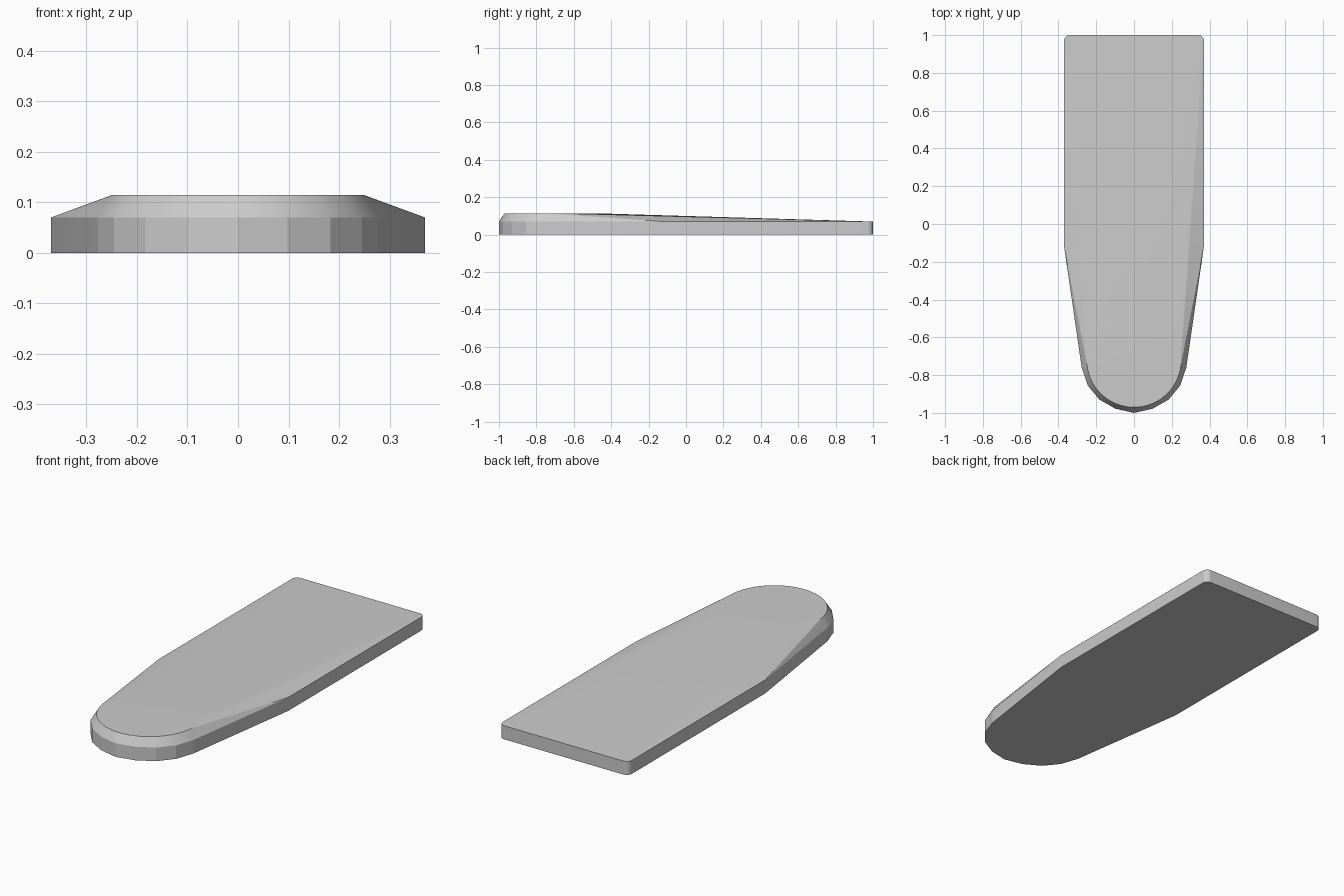
import bpy, bmesh
from math import sin, cos, pi, radians

cube = bpy.data.objects.get("Cube")
if cube:
    bpy.data.objects.remove(cube, do_unlink=True)

EDGE_Z, TOP_Z = 0.07, 0.114
HALF_W, CORNER = 0.37, 0.03

# Left half of the plan outline: faceted nose, tapering flank, rounded back corner
half = [(0.098, -0.978), (0.183, -0.93), (0.245, -0.855), (0.277, -0.76), (HALF_W, -0.12)]
for i in range(11):
    a = i / 10 * pi / 2
    half.append((HALF_W - CORNER + CORNER * cos(a), 1 - CORNER + CORNER * sin(a)))
outline = [(0, -1)] + half + [(-x, y) for x, y in reversed(half)]

# Round raised pad near the nose
pad = [(0.25 * cos(i * pi / 32), -0.72 + 0.25 * sin(i * pi / 32)) for i in range(64)]

# The body is the skin stretched from the upright rim over the raised pad
bm = bmesh.new()
for points, z in ((outline, 0), (outline, EDGE_Z), (pad, TOP_Z)):
    for x, y in points:
        bm.verts.new((x, y, z))
bmesh.ops.convex_hull(bm, input=bm.verts[:])
bmesh.ops.dissolve_limit(bm, angle_limit=radians(0.1), verts=bm.verts[:], edges=bm.edges[:])
bmesh.ops.recalc_face_normals(bm, faces=bm.faces[:])
mesh = bpy.data.meshes.new("wedge_plate")
bm.to_mesh(mesh)
bm.free()

plate = bpy.data.objects.new("wedge_plate", mesh)
bpy.context.collection.objects.link(plate)

# Plain grey finish
grey = bpy.data.materials.new("light_grey")
grey.use_nodes = True
colour = (0.6, 0.6, 0.6, 1)
grey.diffuse_color = colour
grey.node_tree.nodes["Principled BSDF"].inputs["Base Color"].default_value = colour
mesh.materials.append(grey)

# Smooth the fine back corners, keep the nose facets crisp
bpy.context.view_layer.objects.active = plate
plate.select_set(True)
bpy.ops.object.shade_smooth_by_angle(angle=radians(10))
